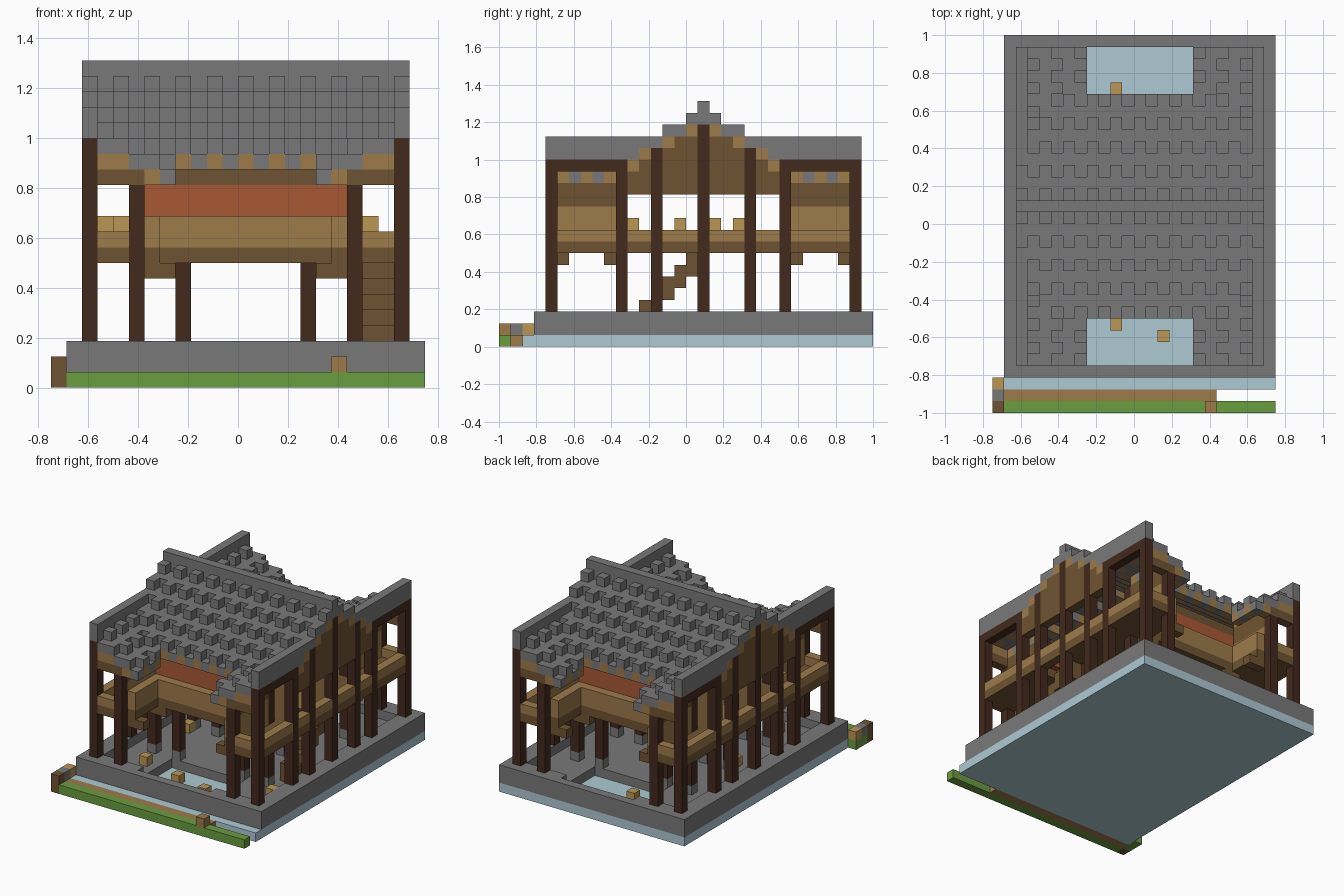
import bpy
import bmesh
from mathutils import Vector

if "Cube" in bpy.data.objects:
    bpy.data.objects.remove(bpy.data.objects["Cube"], do_unlink=True)

UNIT = 0.0625
ORIGIN = Vector((-0.75, -1.0, 0.0))
HEX = {
    "stone_grey": "797979", "post_brown": "43291D", "dark_wood": "6F5432",
    "wood": "9D7B4A", "pale_wood": "BA9653", "red_clay": "A95834",
    "grass_green": "6A9D40", "water_blue": "AECAD4",
}


def linear(c):
    c /= 255
    return c / 12.92 if c <= 0.04045 else ((c + 0.055) / 1.055) ** 2.4


materials = {}
for name, code in HEX.items():
    colour = tuple(linear(v) for v in bytes.fromhex(code)) + (1.0,)
    mat = bpy.data.materials.new(name)
    mat.use_nodes = True
    mat.diffuse_color = colour
    bsdf = mat.node_tree.nodes["Principled BSDF"]
    bsdf.inputs["Base Color"].default_value = colour
    bsdf.inputs["Roughness"].default_value = 0.9
    materials[name] = mat

# Block grid: each cell holds its part and colour, later fills replace earlier
cells = {}


def span(r):
    return range(r[0], r[1] + 1) if isinstance(r, tuple) else (r,)


def fill(part, colour, xs, ys, zs, mirror=""):
    for i in span(xs):
        for j in span(ys):
            for k in span(zs):
                for a in {i, 24 - i if "x" in mirror else i}:
                    for b in {j, 34 - j if "y" in mirror else j}:
                        if part:
                            cells[a, b, k] = (part, colour)
                        else:
                            cells.pop((a, b, k), None)


# Ground: water bed, stone platform with a sunken floor and two pools, verge
fill("water_bed", "water_blue", (1, 23), (2, 31), 0)
fill("platform", "stone_grey", (1, 23), (3, 31), (1, 2))
fill(None, None, (3, 21), (5, 29), 2)
fill(None, None, (8, 16), (4, 9), (1, 2), "y")
fill("verge", "grass_green", (1, 23), 0, 0)
fill("path", "wood", (1, 18), 1, 0)
fill("verge", "grass_green", 0, (1, 2), 0)
fill("corner_marker", "dark_wood", 0, 0, (0, 1))
fill("corner_marker", "stone_grey", 0, 1, 1)
fill("corner_marker", "pale_wood", 0, 2, 1)
fill("verge_post", "wood", 18, 0, 1)

# Upper floor around both courtyards, with a stair opening
fill("upper_floor", "dark_wood", (3, 21), (9, 25), 8)
fill("upper_floor", "dark_wood", (3, 6), (5, 8), 8, "xy")
fill("upper_floor", "dark_wood", (3, 4), 4, 8, "xy")
fill(None, None, (20, 21), (13, 16), 8)
fill("brackets", "dark_wood", (6, 7), 5, 7, "xy")
fill("brackets", "dark_wood", (6, 7), 9, 7, "xy")

# Outer railings
fill("side_railing", "dark_wood", 2, (5, 29), 8, "x")
fill("side_railing", "wood", 2, (5, 29), 9, "x")
fill("end_railing", "wood", (3, 4), 4, 9, "xy")

# Balcony fronts, with the courtyard walls set back behind them
fill("balcony_front", "wood", (6, 12), 9, (9, 10), "xy")
fill("balcony_front", "wood", 6, (5, 8), (9, 10), "xy")
fill("courtyard_wall", "red_clay", (6, 12), 10, (11, 12), "xy")
fill("courtyard_wall", "dark_wood", (6, 12), 10, 13, "xy")
fill("wing_wall", "wood", 5, (5, 9), (9, 11), "xy")
fill("wing_wall", "dark_wood", 5, (5, 9), (12, 13), "xy")

# Eave beams at the ends of the wings
fill("eave_beam", "dark_wood", (3, 5), 4, 13, "xy")
fill("eave_beam", "wood", (3, 4), 4, 14, "xy")
fill("eave_beam", "wood", 6, 4, 13, "xy")
fill("side_beam", "post_brown", 2, (5, 9), 15, "xy")


# Stepped roofs: a main gable along x and wings falling to the courtyards
def main_level(j):
    d = 17 - j
    return 19 - (d + 1) // 2, d % 2 == 1


def wing_level(i):
    e = i - 2
    return 16 - (e + 1) // 2, e % 2 == 1


for i in range(2, 13):
    for j in range(4, 17):
        options = []
        if j >= 8:
            body, step = main_level(j)
            options.append((body + (step and i % 2 == 0), body))
        if 3 <= i <= 7:
            body, step = wing_level(i)
            options.append((body + (step and j % 2 == 1), body))
        if not options:
            continue
        top, body = max(options)
        if i == 2:
            if j < 11:
                continue
            # Gable infill below the roof
            fill("gable_wall", "dark_wood", i, j, (13, body - 1), "xy")
        if top > body:
            fill("rafter_ends", "wood", i, j, body, "xy")
        fill("roof_tiles", "stone_grey", i, j, top, "xy")
fill("rafter_ends", "wood", 5, 9, 14, "xy")
fill("gable_wall", "dark_wood", 2, 17, (13, 18), "x")
fill("rafter_ends", "wood", 2, 11, 15, "xy")
fill("roof_ridge", "stone_grey", (2, 22), 17, (19, 20))
fill("side_parapet", "stone_grey", 2, (4, 13), 17, "xy")
fill("side_parapet", "stone_grey", 2, (4, 11), 16, "xy")

# Outer posts
for j, top in ((4, 15), (10, 15), (13, 16), (17, 18)):
    fill("outer_posts", "post_brown", 2, j, (3, top), "xy")
fill("wing_posts", "post_brown", 5, 4, (3, 12), "xy")

# Inner posts on stone bases
for i, j, top in ((5, 10, 13), (5, 17, 7), (8, 10, 7), (8, 17, 7)):
    fill("inner_posts", "post_brown", i, j, (3, top), "xy")
    fill("post_bases", "stone_grey", i, j, 2, "xy")

# Stair to the upper floor
fill("stair", "dark_wood", (20, 21), 12, (2, 3))
for s in range(1, 5):
    fill("stair", "dark_wood", (20, 21), 12 + s, (2 + s, 3 + s))

# Stools on both floors and floating blocks in the pools
for i, j in ((3, 11), (4, 18), (20, 15), (3, 20)):
    fill("stools", "pale_wood", i, j, (9, 10))
for i, j in ((6, 7), (5, 16), (21, 8)):
    fill("stools", "pale_wood", i, j, 2)
for i, j in ((10, 7), (14, 6), (10, 27)):
    fill("pool_blocks", "pale_wood", i, j, 1)

# Turn each part into a mesh of its exposed block faces
parts = {}
for cell, (part, colour) in cells.items():
    parts.setdefault(part, []).append((cell, colour))

for part, blocks in parts.items():
    bm = bmesh.new()
    mesh = bpy.data.meshes.new(part)
    slots = []
    verts = {}

    def corner(p):
        key = tuple(p)
        if key not in verts:
            verts[key] = bm.verts.new(ORIGIN + Vector(key) * UNIT)
        return verts[key]

    for cell, colour in blocks:
        if colour not in slots:
            slots.append(colour)
            mesh.materials.append(materials[colour])
        for axis in range(3):
            u, v = (axis + 1) % 3, (axis + 2) % 3
            for side in (0, 1):
                near = list(cell)
                near[axis] += 1 if side else -1
                if tuple(near) in cells:
                    continue
                loop = []
                for du, dv in ((0, 0), (1, 0), (1, 1), (0, 1)):
                    p = list(cell)
                    p[axis] += side
                    p[u] += du
                    p[v] += dv
                    loop.append(corner(p))
                face = bm.faces.new(loop if side else loop[::-1])
                face.material_index = slots.index(colour)
    bm.to_mesh(mesh)
    bm.free()
    bpy.context.collection.objects.link(bpy.data.objects.new(part, mesh))
